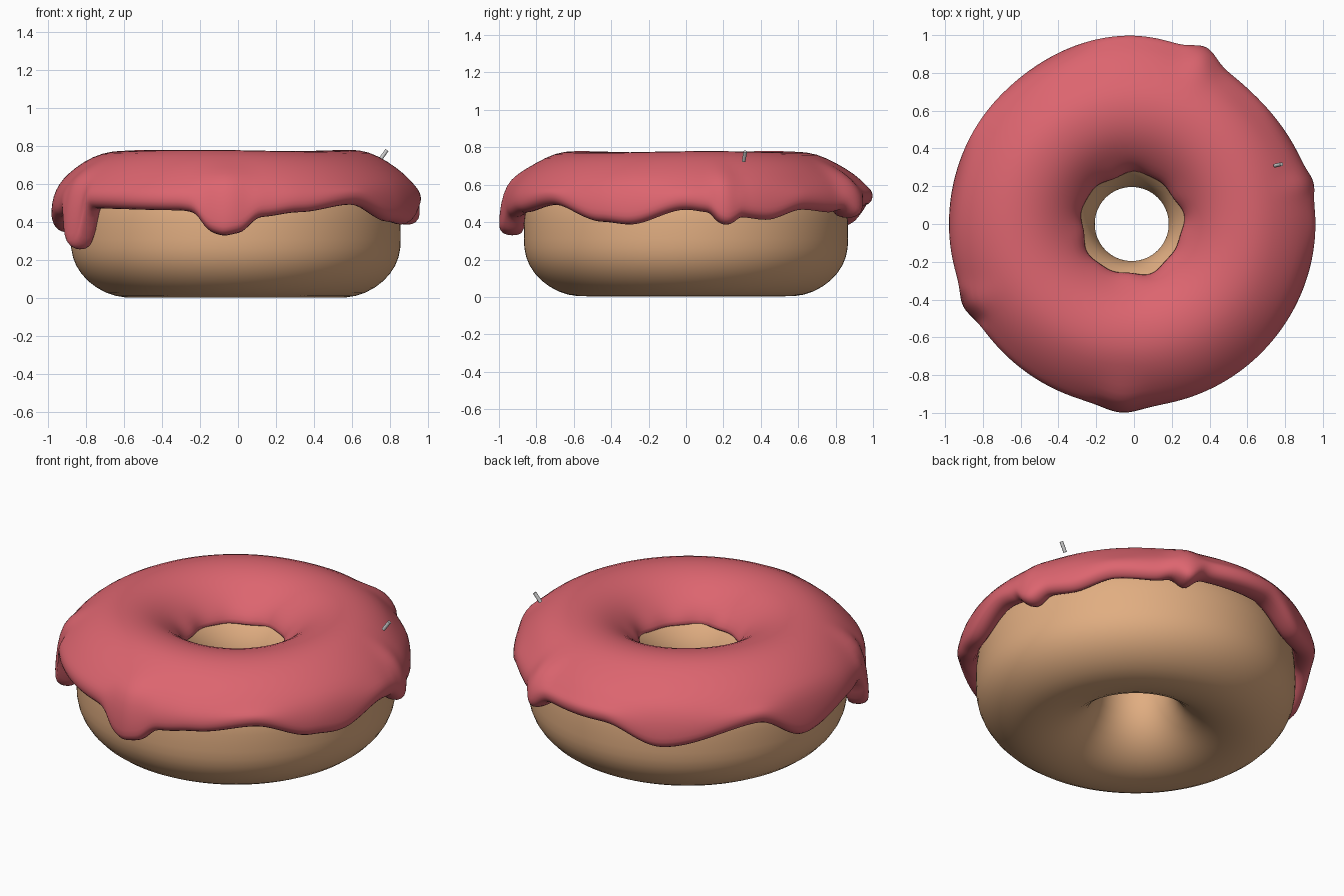
import bpy, bmesh
from math import sin, cos, pi, radians, exp, degrees
from mathutils import Vector

if "Cube" in bpy.data.objects:
    bpy.data.objects.remove(bpy.data.objects["Cube"])

CX = -0.012


def paint(obj, name, rgb):
    mat = bpy.data.materials.new(name)
    mat.diffuse_color = (*rgb, 1)
    mat.use_nodes = True
    mat.node_tree.nodes["Principled BSDF"].inputs["Base Color"].default_value = mat.diffuse_color
    obj.data.materials.append(mat)


def revolve(name, section, count, rgb):
    """Sweep a closed (radius, height) section that may vary with angle."""
    bm = bmesh.new()
    rings = []
    for i in range(count):
        a = 2 * pi * i / count
        rings.append([bm.verts.new((CX + r * cos(a), r * sin(a), z))
                      for r, z in section(degrees(a))])
    n = len(rings[0])
    for i in range(count):
        p, q = rings[i], rings[(i + 1) % count]
        for j in range(n):
            k = (j + 1) % n
            bm.faces.new((p[j], q[j], q[k], p[k]))
    bmesh.ops.recalc_face_normals(bm, faces=bm.faces)
    me = bpy.data.meshes.new(name)
    bm.to_mesh(me)
    bm.free()
    me.polygons.foreach_set("use_smooth", [True] * len(me.polygons))
    obj = bpy.data.objects.new(name, me)
    bpy.context.collection.objects.link(obj)
    obj.modifiers.new("Subdivision", 'SUBSURF').levels = 1
    paint(obj, name + "_colour", rgb)
    return obj


def ease(keys, a):
    """Smooth periodic interpolation through (degrees, value) keys."""
    ring = [(keys[-1][0] - 360, keys[-1][1])] + keys + [(keys[0][0] + 360, keys[0][1])]
    for (a0, v0), (a1, v1) in zip(ring, ring[1:]):
        if a0 <= a <= a1:
            t = (a - a0) / (a1 - a0)
            return v0 + (v1 - v0) * t * t * (3 - 2 * t)


# Dough: squarish ring with a funnel-shaped hole
DOUGH = [(.188, .38), (.2, .25), (.26, .13), (.37, .04), (.48, .005), (.58, 0),
         (.68, .022), (.78, .085), (.845, .17), (.87, .26), (.867, .36), (.866, .46),
         (.83, .58), (.74, .67), (.6, .705), (.45, .68), (.33, .61), (.225, .5)]
revolve("dough", lambda a: DOUGH, 72, (.75, .42, .22))

# Icing: wavy lower edge with four drips
EDGE = [(0, .47), (8, .455), (11, .395), (13, .385), (15, .39), (18, .43), (28, .415),
        (43, .47), (58, .455), (62, .47), (67, .42), (73, .49), (97, .49), (116, .38),
        (149, .49), (167, .35), (191, .43), (201, .45), (205, .28), (208, .255),
        (211, .27), (215, .475), (252, .465), (256, .455), (262, .35), (266, .33),
        (271, .345), (278, .43), (291, .455), (311, .495), (331, .405), (341, .39)]
RADIUS = [(0, .975), (45, .945), (92, 1.0), (135, .975), (180, .97), (225, .965),
          (270, .97), (315, .97)]
BULGES = [(13, .022, 4), (67, .05, 5), (206, .03, 5), (267, .033, 7)]


def icing_section(a):
    ze = ease(EDGE, a)
    R = ease(RADIUS, a) + sum(h * exp(-((a - c) / w) ** 2) for c, h, w in BULGES)
    t = radians(a)
    hole = .268 + .008 * sin(5 * t + 1) + .005 * sin(9 * t)
    lift = .004 * sin(3 * t + 1)
    k = R / .97
    zm = ze + .05
    return [(hole - .005, .55), (hole + .012, .6), (.33, .66), (.41, .725 + lift),
            (.5, .766 + lift), (.6, .78 + lift), (.7, .768 + lift), (.8, .718),
            (.88 * k, .655), (.93 * k, .6), (R - .01, zm + (.6 - zm) * .55),
            (R, zm + .01), (R - .004, ze + .022), (R - .035, ze - .004),
            (.9, ze - .004), (.862, ze + .015),
            (.855, max(.5, ze + .03)), (.82, .57), (.73, .66), (.6, .695), (.45, .67),
            (.34, .6), (hole + .012, .545)]


revolve("icing", icing_section, 180, (.72, .13, .16))

# Single sprinkle standing in the icing
bpy.ops.mesh.primitive_cylinder_add(vertices=12, radius=.01, depth=.062,
                                    location=(.764, .313, .752))
sprinkle = bpy.context.object
sprinkle.name = "sprinkle"
sprinkle.rotation_euler = Vector((.034, .008, .05)).to_track_quat('Z', 'Y').to_euler()
bpy.ops.object.shade_smooth_by_angle()
